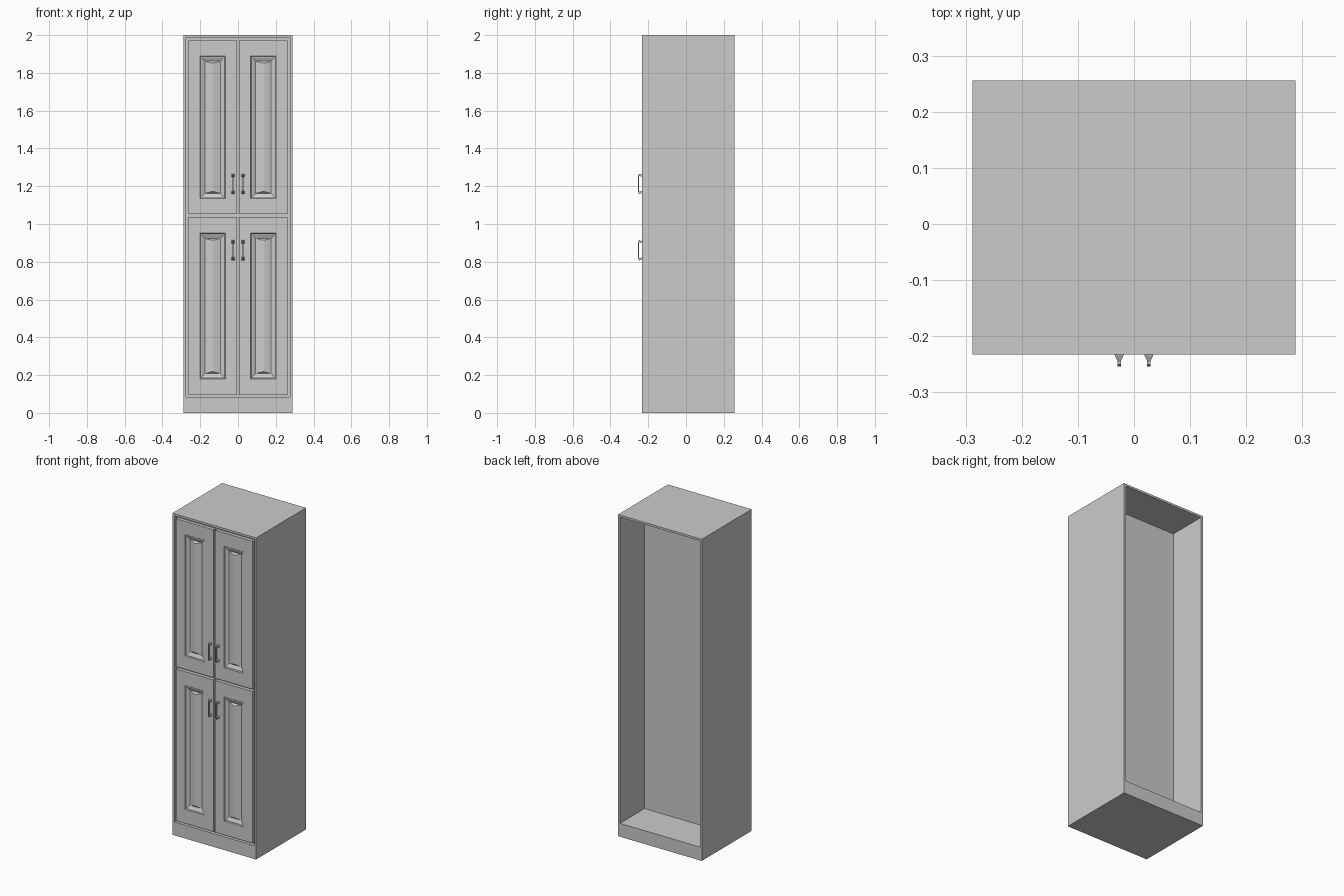
import bpy
import bmesh

cube = bpy.data.objects.get("Cube")
if cube:
    bpy.data.objects.remove(cube, do_unlink=True)

grey = bpy.data.materials.new("plain grey")
grey.use_nodes = True
colour = (0.6, 0.6, 0.6, 1)
grey.diffuse_color = colour
grey.node_tree.nodes["Principled BSDF"].inputs["Base Color"].default_value = colour

W, H = 0.288, 2.0             # half width, height
FRONT, BACK = -0.233, 0.256
BOARD, BASE = 0.013, 0.083    # board thickness, plinth height


def finish(name, bm):
    bmesh.ops.recalc_face_normals(bm, faces=bm.faces)
    mesh = bpy.data.meshes.new(name)
    bm.to_mesh(mesh)
    bm.free()
    mesh.materials.append(grey)
    obj = bpy.data.objects.new(name, mesh)
    bpy.context.collection.objects.link(obj)
    return obj


def loft(bm, rings):
    """Skin a stack of four-cornered rings and cap both ends."""
    loops = [[bm.verts.new(p) for p in ring] for ring in rings]
    for a, b in zip(loops, loops[1:]):
        for i in range(4):
            j = (i + 1) % 4
            bm.faces.new((a[i], a[j], b[j], b[i]))
    bm.faces.new(loops[0])
    bm.faces.new(loops[-1])


def upright(x0, x1, z0, z1, y):
    return [(x0, y, z0), (x1, y, z0), (x1, y, z1), (x0, y, z1)]


def box(name, x0, x1, y0, y1, z0, z1):
    bm = bmesh.new()
    loft(bm, [upright(x0, x1, z0, z1, y) for y in (y0, y1)])
    return finish(name, bm)


# Carcass, open at the back
box("left_side", W - BOARD, W, FRONT, BACK, 0, H)
box("right_side", -W, BOARD - W, FRONT, BACK, 0, H)
box("top_board", BOARD - W, W - BOARD, FRONT, BACK, H - BOARD, H)
box("plinth", BOARD - W, W - BOARD, FRONT, BACK, 0, BASE)
box("inner_core", BOARD - W, W - BOARD, -0.212, 0.015, BASE, H - BOARD)


def door(name, side, z0, z1, p0, p1):
    """Door leaf with a recessed panel rising to a central ridge."""
    x0, x1 = sorted((side * 0.0065, side * 0.263))
    a, b = sorted((side * 0.067, side * 0.202))
    # inset across, inset up, depth behind the door face
    steps = [(0, 0, 0), (0.004, 0.004, 0.005), (0.009, 0.009, 0.005),
             (0.026, 0.028, 0.014), (0.063, 0.038, 0.003)]
    bm = bmesh.new()
    rings = [upright(x0, x1, z0, z1, -0.212), upright(x0, x1, z0, z1, FRONT)]
    rings += [upright(a + i, b - i, p0 + k, p1 - k, FRONT + d)
              for i, k, d in steps]
    loft(bm, rings)
    finish(name, bm)


def handle(name, x, z0, z1):
    """Slim bar held by two flared feet."""
    bm = bmesh.new()
    for z in (z0 + 0.008, z1 - 0.008):
        sizes = [(0.008, FRONT), (0.007, -0.236), (0.003, -0.244), (0.003, -0.25)]
        loft(bm, [upright(x - r, x + r, z - r, z + r, y) for r, y in sizes])
    # Bar bends back slightly at its ends
    r = 0.003
    path = [(z0, -0.247), (z0 + 0.014, -0.251), (z1 - 0.014, -0.251), (z1, -0.247)]
    loft(bm, [[(x - r, y - r, z), (x + r, y - r, z),
               (x + r, y + r, z), (x - r, y + r, z)] for z, y in path])
    finish(name, bm)


for word, side in (("left", 1), ("right", -1)):
    door("upper_door_" + word, side, 1.052, 1.972, 1.134, 1.89)
    door("lower_door_" + word, side, 0.094, 1.038, 0.18, 0.952)
    handle("upper_handle_" + word, side * 0.0265, 1.16, 1.266)
    handle("lower_handle_" + word, side * 0.0265, 0.808, 0.914)
